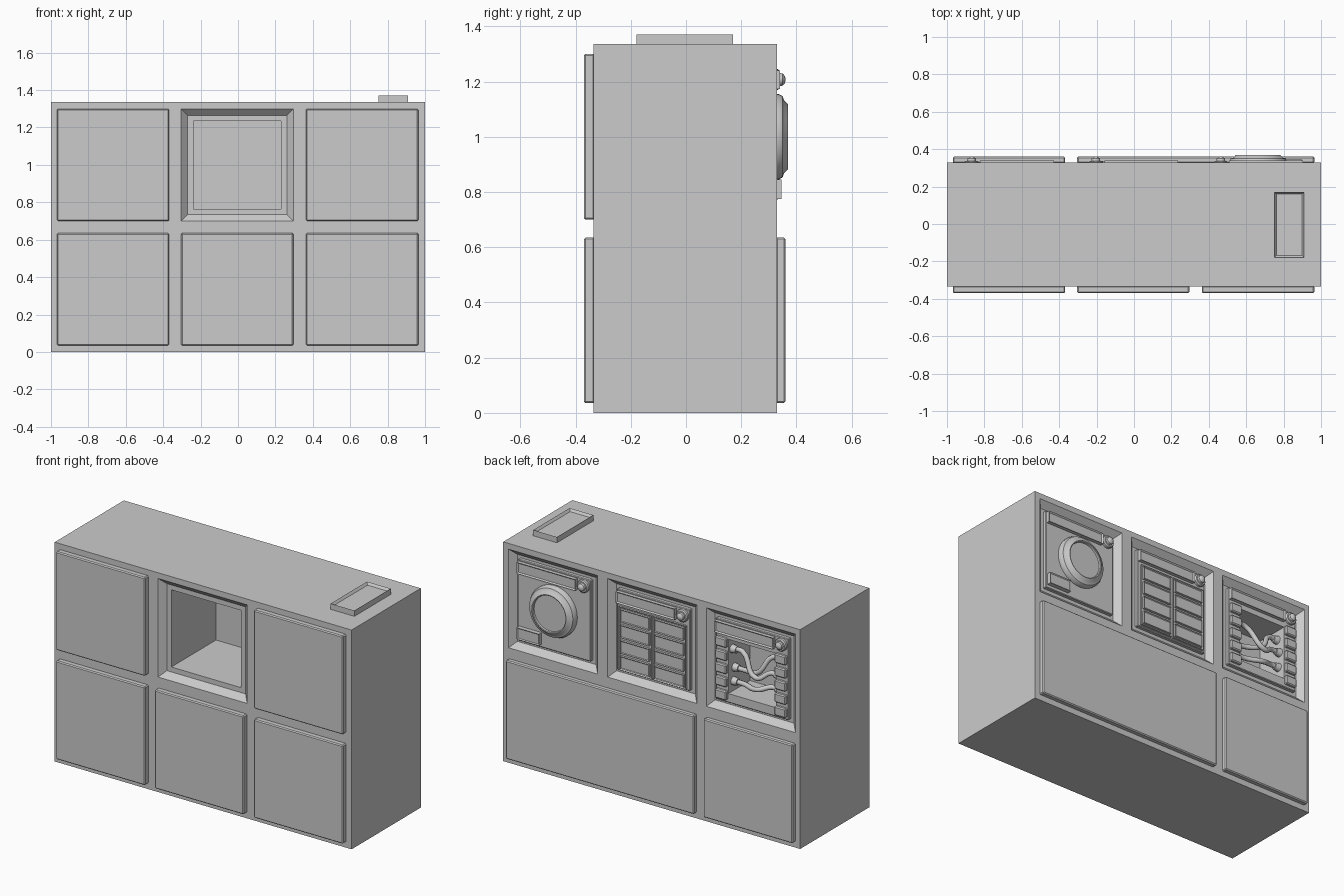
import bpy, bmesh, math
from mathutils import Matrix, Vector

if "Cube" in bpy.data.objects:
    bpy.data.objects.remove(bpy.data.objects["Cube"])

COLS = (-0.668, -0.004, 0.664)       # column centres
FRONT, BACK, TOP = -0.335, 0.33, 1.335
FLOOR, FACE = 0.295, 0.318           # recess floor and plate face on the back


def finish(bm, name, smooth=False):
    bmesh.ops.recalc_face_normals(bm, faces=bm.faces)
    me = bpy.data.meshes.new(name)
    bm.to_mesh(me)
    bm.free()
    ob = bpy.data.objects.new(name, me)
    bpy.context.collection.objects.link(ob)
    if smooth:
        bpy.ops.object.select_all(action='DESELECT')
        bpy.context.view_layer.objects.active = ob
        ob.select_set(True)
        bpy.ops.object.shade_smooth_by_angle(angle=math.radians(35))
    return ob


def box(name, x0, x1, y0, y1, z0, z1, bevel=0.0):
    bm = bmesh.new()
    bmesh.ops.create_cube(bm, size=1)
    for v in bm.verts:
        v.co = Vector(((x0 + x1) / 2 + v.co.x * (x1 - x0),
                       (y0 + y1) / 2 + v.co.y * (y1 - y0),
                       (z0 + z1) / 2 + v.co.z * (z1 - z0)))
    if bevel:
        bmesh.ops.bevel(bm, geom=bm.edges[:], offset=bevel, segments=1, affect='EDGES')
    return finish(bm, name)


def tray(name, x0, x1, y0, y1, z0, z1, axis, rim, depth):
    """Box whose +axis face is inset and sunk."""
    ob = box(name, x0, x1, y0, y1, z0, z1)
    bm = bmesh.new()
    bm.from_mesh(ob.data)
    bm.normal_update()
    face = max(bm.faces, key=lambda f: f.normal[axis])
    bmesh.ops.inset_region(bm, faces=[face], thickness=rim)
    for v in face.verts:
        v.co[axis] -= depth
    bm.to_mesh(ob.data)
    bm.free()
    return ob


def frustum(cx, cz, y_out, half_out, y_in, half_in):
    bm = bmesh.new()
    loops = [[bm.verts.new((cx + sx * h, y, cz + sz * h))
              for sx, sz in ((-1, -1), (1, -1), (1, 1), (-1, 1))]
             for y, h in ((y_out, half_out), (y_in, half_in))]
    for i in range(4):
        j = (i + 1) % 4
        bm.faces.new((loops[0][i], loops[0][j], loops[1][j], loops[1][i]))
    for lp in loops:
        bm.faces.new(lp)
    return finish(bm, "recess_cutter")


def cut(target, cutter):
    m = target.modifiers.new("cut", 'BOOLEAN')
    m.operation, m.solver, m.object = 'DIFFERENCE', 'EXACT', cutter
    bpy.context.view_layer.objects.active = target
    bpy.ops.object.modifier_apply(modifier=m.name)
    bpy.data.objects.remove(cutter)


def lathe(name, origin, profile, steps=32):
    """Spin (radius, y) points around the y axis at origin (x, z)."""
    bm = bmesh.new()
    vs = [bm.verts.new((r, y, 0)) for r, y in profile]
    es = [bm.edges.new(p) for p in zip(vs, vs[1:])]
    bmesh.ops.spin(bm, geom=vs + es, cent=(0, 0, 0), axis=(0, 1, 0),
                   angle=math.tau, steps=steps, use_duplicate=False)
    bmesh.ops.remove_doubles(bm, verts=bm.verts, dist=1e-5)
    bmesh.ops.translate(bm, verts=bm.verts, vec=(origin[0], 0, origin[1]))
    return finish(bm, name, True)


def tube(name, pts, radius):
    cu = bpy.data.curves.new(name, 'CURVE')
    cu.dimensions = '3D'
    cu.bevel_depth, cu.bevel_resolution, cu.resolution_u = radius, 2, 6
    sp = cu.splines.new('BEZIER')
    sp.bezier_points.add(len(pts) - 1)
    for b, p in zip(sp.bezier_points, pts):
        b.co = p
        b.handle_left_type = b.handle_right_type = 'AUTO'
    ob = bpy.data.objects.new(name, cu)
    bpy.context.collection.objects.link(ob)


# Main body with framed recesses and the open front compartment
body = box("cabinet_body", -1, 1, FRONT, BACK, 0, TOP)
for c in COLS:
    cut(body, frustum(c, 1.0, BACK + 0.01, 0.31, FLOOR, 0.265))
cut(body, frustum(COLS[1], 1.0, FRONT - 0.01, 0.31, -0.30, 0.265))
cut(body, box("cutter", COLS[1] - 0.235, COLS[1] + 0.235, -0.32, 0.13, 0.765, 1.235))

# Front panels
for r, z in enumerate((0.035, 0.70)):
    for i, c in enumerate(COLS):
        if (r, i) != (1, 1):
            box(f"front_panel_{r}{i}", c - 0.3, c + 0.3, -0.37, FRONT + 0.005, z, z + 0.6, 0.006)

# Lower back panels
box("back_panel_small", -0.968, -0.368, BACK - 0.005, 0.36, 0.035, 0.635, 0.006)
box("back_panel_wide", -0.304, 0.964, BACK - 0.005, 0.36, 0.035, 0.635, 0.006)

# Tray on the top
tray("top_tray", 0.75, 0.91, -0.18, 0.17, TOP - 0.005, 1.37, 2, 0.015, 0.015)

# Equipment plates, each with a title bar and a knob
plates = []
for i, c in enumerate(COLS):
    plates.append(box(f"plate_{i}", c - 0.245, c + 0.245, FLOOR - 0.003, FACE, 0.755, 1.25, 0.004))
    tray(f"top_bar_{i}", c - 0.155, c + 0.24, FACE - 0.005, 0.34, 1.172, 1.24, 1, 0.01, 0.008)
    lathe(f"knob_{i}", (c - 0.2, 1.207),
          [(0.038, FACE - 0.005), (0.038, 0.332), (0.032, 0.338), (0.024, 0.338),
           (0.022, 0.35), (0.013, 0.358), (0, 0.361)], 20)

# Round hatch and small label plate
d = COLS[2]
lathe("round_hatch", (d, 1.0),
      [(0.155, FACE - 0.005), (0.155, 0.335), (0.147, 0.35), (0.132, 0.355), (0.12, 0.368),
       (0.115, 0.37), (0.11, 0.368), (0.108, 0.358), (0, 0.358)], 40)
tray("label_plate", d + 0.085, d + 0.235, FACE - 0.005, 0.345, 0.775, 0.845, 1, 0.008, 0.006)

# Drawer grid: two framed columns of four
for s in (-1, 1):
    m = COLS[1] + s * 0.115
    tray(f"drawer_frame_{s}", m - 0.11, m + 0.11, FACE - 0.005, 0.33, 0.765, 1.15, 1, 0.008, 0.006)
    for k in range(4):
        z = 0.815 + k * 0.095
        tray(f"drawer_{s}_{k}", m - 0.098, m + 0.098, FACE, 0.338, z - 0.038, z + 0.038, 1, 0.007, 0.004)

# Cable box: opening, side slats, cables and sockets
c = COLS[0]
for ob in (body, plates[0]):
    cut(ob, box("cutter", c - 0.16, c + 0.16, 0.11, 0.4, 0.81, 1.14))
for s in (-1, 1):
    for k in range(5):
        z = 0.80 + k * 0.08
        m = c + s * 0.2
        box(f"slat_{s}_{k}", m - 0.038, m + 0.038, FACE - 0.005, 0.338, z - 0.028, z + 0.028, 0.006)
for n, (za, zb, y, bend) in enumerate(((1.07, 0.99, 0.28, -0.08), (0.95, 1.08, 0.26, -0.04),
                                       (0.87, 0.90, 0.27, -0.01))):
    tube(f"cable_{n}", [(c + 0.155, y, za), (c + 0.09, y, za),
                        (c - 0.02, y + 0.03, (za + zb) / 2 + bend),
                        (c - 0.1, y, zb), (c - 0.155, y, zb)], 0.015)
    for s, z in ((1, za), (-1, zb)):
        bm = bmesh.new()
        bmesh.ops.create_cone(bm, cap_ends=True, segments=14, radius1=0.026, radius2=0.02, depth=0.035,
                              matrix=Matrix.Translation((c + s * 0.145, y, z))
                              @ Matrix.Rotation(-s * math.pi / 2, 4, 'Y'))
        finish(bm, f"cable_socket_{n}_{s}", True)
